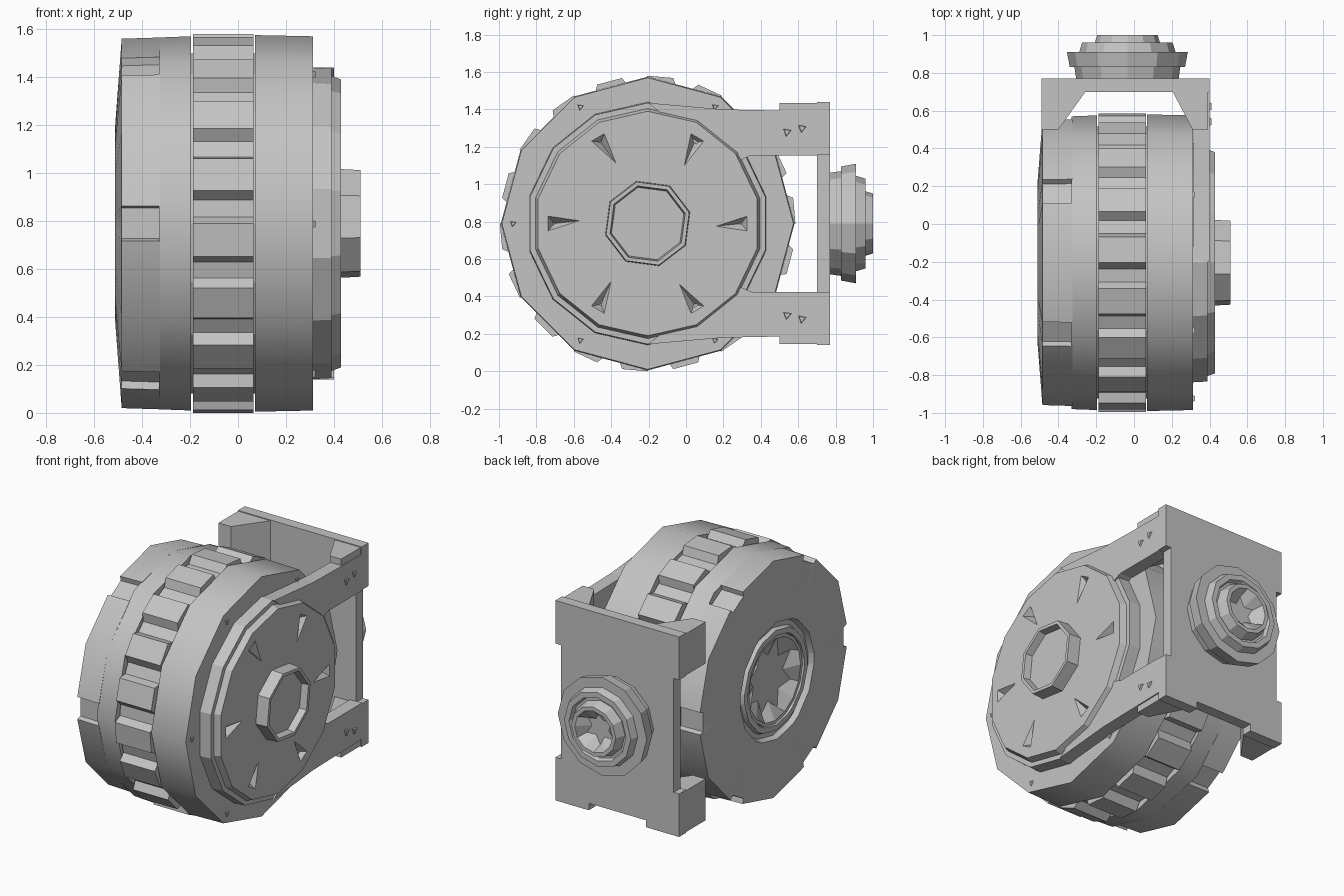
import bpy, bmesh
from math import sin, cos, radians

cube = bpy.data.objects.get("Cube")
if cube:
    bpy.data.objects.remove(cube, do_unlink=True)

grey = bpy.data.materials.new("plain_grey")
grey.use_nodes = True
colour = (0.55, 0.55, 0.55, 1)
grey.diffuse_color = colour
grey.node_tree.nodes["Principled BSDF"].inputs["Base Color"].default_value = colour

WHEEL = (-0.205, 0.79)    # wheel axis in y, z
KNOB = (-0.035, 0.79)     # knob axis in x, z


def place(axis, pos, a, b):
    return {"x": (pos, a, b), "y": (a, pos, b), "z": (a, b, pos)}[axis]


def shade(ob, angle):
    bpy.ops.object.select_all(action="DESELECT")
    ob.select_set(True)
    bpy.context.view_layer.objects.active = ob
    if angle:
        bpy.ops.object.shade_smooth_by_angle(angle=radians(angle))
    else:
        bpy.ops.object.shade_flat()


def loft(name, loops, axis, smooth=0):
    """Skin a row of equal outlines along an axis and cap both ends."""
    bm = bmesh.new()
    rings = [[bm.verts.new(place(axis, pos, a, b)) for a, b in pts] for pos, pts in loops]
    n = len(rings[0])
    for lower, upper in zip(rings, rings[1:]):
        for i in range(n):
            j = (i + 1) % n
            bm.faces.new((lower[i], lower[j], upper[j], upper[i]))
    bm.faces.new(rings[0])
    bm.faces.new(rings[-1])
    bmesh.ops.recalc_face_normals(bm, faces=bm.faces)
    mesh = bpy.data.meshes.new(name)
    bm.to_mesh(mesh)
    bm.free()
    mesh.materials.append(grey)
    ob = bpy.data.objects.new(name, mesh)
    bpy.context.collection.objects.link(ob)
    shade(ob, smooth)
    return ob


def prism(name, outline, lo, hi, axis):
    return loft(name, [(lo, outline), (hi, outline)], axis)


def turned(name, stations, angles, axis="x", centre=WHEEL, smooth=0):
    """Stations are (position, radius); a radius may be a list, one per angle."""
    loops = []
    for pos, r in stations:
        rs = r if isinstance(r, list) else [r] * len(angles)
        loops.append((pos, [(centre[0] + q * cos(radians(t)), centre[1] + q * sin(radians(t)))
                            for q, t in zip(rs, angles)]))
    return loft(name, loops, axis, smooth)


def even(n, start=0):
    return [start + 360 * i / n for i in range(n)]


def polar(r, deg):
    return WHEEL[0] + r * cos(radians(deg)), WHEEL[1] + r * sin(radians(deg))


# Wheel core, visible in the thin grooves between bands
turned("wheel_core", [(-0.34, 0.72), (0.29, 0.72)], even(18))

# Right tyre band
turned("right_tyre_band", [(0.07, 0.785), (0.313, 0.78)], even(12), smooth=32)

# Middle band with tread blocks
tread_angles, tread_radii = [], []
for k in range(18):
    for offset, r in ((0, 0.79), (10, 0.79), (12.5, 0.74), (18, 0.74)):
        tread_angles.append(k * 20 + offset)
        tread_radii.append(r)
turned("middle_tread_band", [(-0.188, tread_radii), (0.064, tread_radii)], tread_angles)

# Left tyre band: plain inner half, notched outer half with a hub recess
turned("left_tyre_inner", [(-0.33, 0.775), (-0.196, 0.78)], even(12), smooth=32)
notch_angles, notch_radii = [], []
for k in range(6):
    for offset, r in ((-5.5, 0.762), (-5, 0.73), (5, 0.73), (5.5, 0.762), (30, 0.775)):
        notch_angles.append(k * 60 + offset)
        notch_radii.append(r)
turned("left_tyre_outer",
       [(-0.325, notch_radii), (-0.485, [r - 0.005 for r in notch_radii]),
        (-0.512, 0.41), (-0.512, 0.38), (-0.48, 0.365), (-0.48, 0.335),
        (-0.505, 0.325), (-0.505, 0.29), (-0.43, 0.28)], notch_angles, smooth=32)

# Left hub with a star-shaped floor
star = [0.25 if i % 2 else 0.15 for i in range(16)]
turned("left_hub_star", [(-0.40, 0.285), (-0.495, 0.285), (-0.495, 0.265), (-0.445, star)], even(16))

# Right cover with shallow triangular dents
cover = turned("right_cover", [(0.30, 0.65), (0.39, 0.645), (0.39, 0.615), (0.43, 0.60)], even(14, 90))
for k in range(6):
    a = k * 60
    tri = [polar(0.34, a - 3), polar(0.54, a - 5), polar(0.54, a + 5)]
    tip = polar(0.50, a)
    small = [(tip[0] + (y - tip[0]) * 0.1, tip[1] + (z - tip[1]) * 0.1) for y, z in tri]
    cutter = loft("dent_cutter", [(0.44, tri), (0.385, small)], "x")
    cutter.hide_render = True
    mod = cover.modifiers.new("dent", "BOOLEAN")
    mod.operation = "DIFFERENCE"
    mod.solver = "EXACT"
    mod.object = cutter
    bpy.context.view_layer.objects.active = cover
    bpy.ops.object.modifier_apply(modifier=mod.name)
    bpy.data.objects.remove(cutter, do_unlink=True)
shade(cover, 0)

# Right hub collar with a recessed face
turned("right_hub", [(0.42, 0.235), (0.51, 0.23), (0.51, 0.208), (0.465, 0.20)], even(8, 15))


# Small three-sided bolts
def bolt(name, y, z, x, r=0.03):
    turned(name, [(x - 0.03, r), (x + 0.01, r * 0.5)], even(3, 20), centre=(y, z))


for k in range(1, 6):
    y, z = polar(0.72, k * 60)
    bolt("rim_bolt", y, z, 0.313)

# Mirrored bracket pieces: arms, bolts and corner gussets
for side, word in ((1, "upper"), (-1, "lower")):
    def flip(z):
        return WHEEL[1] + side * z
    arm = [(-0.2, 0.645), (0.2, 0.61), (0.705, 0.60), (0.705, 0.365), (0.35, 0.365), (0.2, 0.30)]
    prism(word + "_arm", [(y, flip(z)) for y, z in arm], 0.315, 0.40, "x")
    for y, z in ((0.54, 0.49), (0.62, 0.51)):
        bolt(word + "_arm_bolt", y, flip(z), 0.40, 0.04)
    for hand, inner, brace, outer in (("right", -0.25, -0.40, -0.49), ("left", 0.20, 0.31, 0.392)):
        shape = [(outer, 0.765), (outer, 0.50), (brace, 0.50), (inner, 0.71), (inner, 0.765)]
        lo, hi = sorted((flip(0.375), flip(0.645)))
        prism(word + "_" + hand + "_gusset", shape, lo, hi, "z")

# Back plate with a straight top, notched sides and lower corner tabs
upper = [(-0.49, 0.65), (-0.49, 0.37), (-0.45, 0.37)]
lower = [(-0.45, -0.37), (-0.49, -0.37), (-0.49, -0.65), (-0.25, -0.65), (-0.25, -0.605)]
left = [(x, WHEEL[1] + z) for x, z in upper + lower]
right = [(-0.09 - x, z) for x, z in reversed(left)]
prism("back_plate", left + right, 0.70, 0.77, "y")

# Stepped knob on the back plate with a hollow, star-shaped centre
knob_star = [0.11 if i % 2 else 0.06 for i in range(12)]
turned("back_knob",
       [(0.76, 0.27), (0.83, 0.28), (0.83, 0.305), (0.91, 0.32), (0.91, 0.255), (0.96, 0.24),
        (0.96, 0.205), (0.935, 0.195), (0.935, 0.18), (1.0, 0.16), (1.0, 0.135),
        (0.93, knob_star)], even(12), "y", KNOB)
